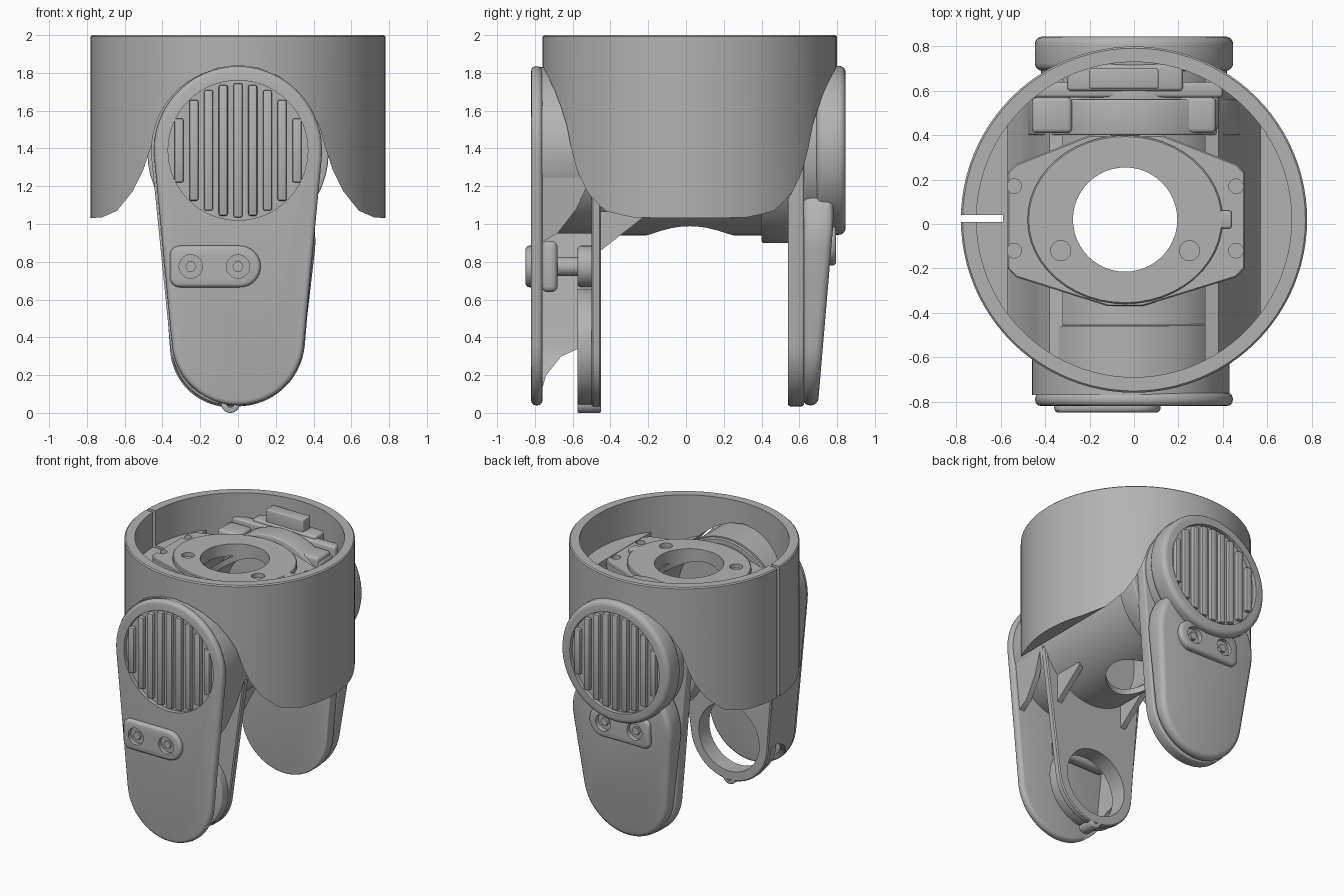
import bpy, bmesh, math
from mathutils import Vector

old = bpy.data.objects.get("Cube")
if old:
    bpy.data.objects.remove(old, do_unlink=True)

grey = bpy.data.materials.new("plain grey")
grey.use_nodes = True
grey.diffuse_color = (0.45, 0.45, 0.45, 1)
grey.node_tree.nodes["Principled BSDF"].inputs["Base Color"].default_value = (0.45, 0.45, 0.45, 1)

CY = 0.02      # axis of the shell
PZ = 1.39      # height of the pivot
AX = -0.04     # axis of the flange bore


def apply_all(ob):
    bpy.context.view_layer.objects.active = ob
    for m in list(ob.modifiers):
        bpy.ops.object.modifier_apply(modifier=m.name)


def prism(name, pts, axis, lo, hi, bevel=0, seg=3):
    """Extrude a 2D outline along an axis: x uses (y, z), y uses (x, z), z uses (x, y)."""
    place = {"x": lambda a, b, t: (t, a, b),
             "y": lambda a, b, t: (a, t, b),
             "z": lambda a, b, t: (a, b, t)}[axis]
    bm = bmesh.new()
    face = bm.faces.new([bm.verts.new(place(a, b, lo)) for a, b in pts])
    ext = bmesh.ops.extrude_face_region(bm, geom=[face])
    moved = [g for g in ext["geom"] if isinstance(g, bmesh.types.BMVert)]
    bmesh.ops.translate(bm, verts=moved, vec=Vector(place(0, 0, hi - lo)))
    bmesh.ops.recalc_face_normals(bm, faces=bm.faces)
    me = bpy.data.meshes.new(name)
    bm.to_mesh(me)
    bm.free()
    me.materials.append(grey)
    ob = bpy.data.objects.new(name, me)
    bpy.context.collection.objects.link(ob)
    if bevel:
        m = ob.modifiers.new("Bevel", "BEVEL")
        m.width, m.segments, m.limit_method = bevel, seg, "ANGLE"
        m.angle_limit = math.radians(40)
        apply_all(ob)
    return ob


def boolean(ob, *cutters, op="DIFFERENCE"):
    for c in cutters:
        m = ob.modifiers.new("Cut", "BOOLEAN")
        m.object, m.operation, m.solver = c, op, "EXACT"
        apply_all(ob)
        bpy.data.objects.remove(c, do_unlink=True)
    return ob


def circle(cx, cy, r, n=48):
    return [(cx + r * math.cos(i * math.tau / n), cy + r * math.sin(i * math.tau / n)) for i in range(n)]


def rect(x0, x1, y0, y1):
    return [(x0, y0), (x1, y0), (x1, y1), (x0, y1)]


def hull(x0, z0, r0, x1, z1, r1, n=32):
    """Outline around a lower circle and an upper circle."""
    t = math.asin((r1 - r0) / (z1 - z0))
    top = [-t + (math.pi + 2 * t) * i / n for i in range(n + 1)]
    low = [math.pi + t + (math.pi - 2 * t) * i / n for i in range(n + 1)]
    return [(x1 + r1 * math.cos(a), z1 + r1 * math.sin(a)) for a in top] + \
           [(x0 + r0 * math.cos(a), z0 + r0 * math.sin(a)) for a in low]


def tunnel(lift, cap):
    half = [(0.8, 1.03), (0.72, 1.035), (0.64, 1.07), (0.56, 1.17), (0.5, 1.29), (0.46, 1.41),
            (0.43, 1.52), (0.38, 1.62), (0.31, 1.71), (0.22, 1.78), (0.11, 1.825), (0, 1.84)]
    half = [(x, min(z + lift, cap)) for x, z in half]
    return [(0.8, 0.5)] + half + [(-x, z) for x, z in half[-2::-1]] + [(-0.8, 0.5)]


def slit():
    return prism("slit", rect(-1, -0.59, 0.01, 0.04), "z", 0.9, 2.1)


def bore(r=0.235):
    return prism("bore", circle(AX, CY, r), "z", 0.5, 2.2)


# Round shell with the saddle shaped underside
shell = prism("shell", circle(0, CY, 0.78, 96), "z", 1.0, 2.0, 0.008, 1)
boolean(shell, prism("arch", tunnel(0, 9), "y", -1, 1))
cavity = prism("cavity", circle(0, CY, 0.71, 96), "z", 0.9, 2.1)
boolean(cavity, prism("floor", tunnel(0.06, 1.7), "y", -1, 1))
boolean(shell, cavity, slit(), bore())

# Ledges along both sides of the shell
for side, name in ((1, "left_ledge"), (-1, "right_ledge")):
    arc = [-0.674 + 1.348 * i / 20 for i in range(21)]
    ledge = prism(name, [(side * 0.73 * math.cos(a), CY + 0.73 * math.sin(a)) for a in arc], "z", 1.66, 1.74)
    if side < 0:
        boolean(ledge, slit())

# Cross tube between the arms, bored through vertically
tube = prism("cross_tube", circle(0, 1.36, 0.42, 64), "y", -0.5, 0.6)
boolean(tube, prism("tube_hollow", circle(0, 1.36, 0.38), "y", -0.47, 0.57), bore())
for name, lo, hi, r in (("front_collar", -0.77, -0.48, 0.43), ("back_collar", 0.4, 0.56, 0.48),
                        ("back_hub", 0.54, 0.76, 0.42)):
    prism(name, circle(0, PZ - 0.01, r), "y", lo, hi, 0.01)

# Mounting flange
outline = [(-0.57, -0.2), (-0.53, -0.24), (-0.12, -0.37), (0.04, -0.37), (0.46, -0.24), (0.5, -0.2),
           (0.5, 0.23), (0.46, 0.27), (0.13, 0.4), (-0.2, 0.4), (-0.53, 0.27), (-0.57, 0.23)]
base = prism("flange_base", outline, "z", 1.74, 1.8, 0.006, 1)
boolean(base, bore(), *[prism("hole", circle(x, y, 0.033, 20), "z", 1.77, 1.9)
                        for x in (-0.54, 0.46) for y in (-0.12, 0.17)])
ring = [(AX + 0.44 * math.cos(a), CY + 0.38 * math.sin(a)) for a in [i * math.tau / 48 for i in range(48)]]
plate = prism("flange_ring", ring, "z", 1.79, 1.83, 0.006, 1)
boolean(plate, bore(), *[prism("hole", circle(x, -0.12, 0.045, 24), "z", 1.8, 1.9) for x in (-0.33, 0.25)])
prism("flange_key", rect(0.36, 0.44, -0.02, 0.06), "z", 1.79, 1.83, 0.01)

# Cable bracket behind the flange
prism("bracket_bar", rect(-0.46, 0.38, 0.42, 0.59), "z", 1.68, 1.76, 0.02)
for x in (-0.37, 0.28):
    prism("bracket_foot", rect(x - 0.09, x + 0.09, 0.41, 0.57), "z", 1.7, 1.79, 0.02)
prism("bracket_back", rect(-0.46, 0.4, 0.57, 0.64), "z", 1.68, 1.82, 0.015)
prism("bracket_shelf", rect(-0.3, 0.22, 0.6, 0.72), "z", 1.7, 1.84, 0.015)
prism("bracket_box", rect(-0.2, 0.11, 0.61, 0.7), "z", 1.8, 1.93, 0.008)
prism("latch", rect(-0.11, 0.03, 0.39, 0.52), "z", 1.74, 1.81, 0.02)


def grille(face, out, name):
    """Vertical rounded ribs inside a shallow round recess; out is the outward y direction."""
    for i in range(-4, 5):
        x = i * 0.078
        h = math.sqrt(0.355 ** 2 - x * x)
        lo, hi = sorted((face, face - out * 0.04))
        prism(name, rect(x - 0.024, x + 0.024, PZ - h, PZ + h), "y", lo, hi, 0.01, 2)


def screw_pad(name, x0, x1, z, lo, hi, holes, out):
    r = 0.11
    pts = [(x1 - r + r * math.cos(a), z + r * math.sin(a)) for a in [-1.57 + 3.14 * i / 16 for i in range(17)]]
    pts += [(x0 + 0.03, z + r), (x0, z + r - 0.03), (x0, z - r + 0.03), (x0 + 0.03, z - r)]
    pad = prism(name, pts, "y", lo, hi, 0.02)
    face = lo if out < 0 else hi
    for x in holes:
        a, b = sorted((face + out * 0.05, face - out * 0.035))
        boolean(pad, prism("hole", circle(x, z, 0.062, 28), "y", a, b))
        a, b = sorted((face - out * 0.012, face - out * 0.05))
        prism("screw", circle(x, z, 0.03, 6), "y", a, b)


# Front arm: cover, grille and screw pad
cover = prism("front_cover", hull(0, 0.39, 0.35, 0, PZ, 0.445), "y", -0.82, -0.76, 0.025)
boolean(cover, prism("recess", circle(0, PZ, 0.37, 64), "y", -0.9, -0.79))
grille(-0.82, -1, "front_grille_rib")
screw_pad("front_screw_pad", -0.36, 0.12, 0.775, -0.85, -0.8, (-0.25, 0), -1)

# Web joining the cover to the inner plate, open on one side
web = prism("front_web", hull(-0.02, 0.39, 0.34, -0.02, PZ, 0.44), "y", -0.77, -0.46)
open_side = [(-0.9, 0.9), (-0.77, 0.9), (-0.68, 0.95), (-0.58, 1.08), (-0.5, 1.25), (-0.4, 1.25),
             (-0.4, -0.1), (-0.9, -0.1)]
web_side = [(-0.9, 0.1), (-0.77, 0.1), (-0.74, 0.2), (-0.66, 0.3), (-0.57, 0.34), (-0.4, 0.34),
            (-0.4, -0.1), (-0.9, -0.1)]
boolean(web, prism("inside", hull(-0.02, 0.39, 0.3, -0.02, PZ, 0.4), "y", -1, 0),
        prism("open_side", open_side, "x", 0, 1), prism("web_side", web_side, "x", -1, 0))

# Inner plate with its bearing ring
inner = prism("front_inner_plate", hull(AX, 0.35, 0.32, -0.01, PZ, 0.43), "y", -0.5, -0.45, 0.008, 1)
boolean(inner, prism("bearing_hole", circle(AX, 0.35, 0.25), "y", -1, 0))
seat = prism("bearing_ring", circle(AX, 0.35, 0.31), "y", -0.575, -0.47, 0.012)
boolean(seat, prism("bearing_hole", circle(AX, 0.35, 0.25), "y", -1, 0))
for z in (0.05, 0.645):
    ear = prism("bearing_ear", circle(AX, z, 0.05, 24), "y", -0.575, -0.45, 0.008)
    boolean(ear, prism("hole", circle(AX, z, 0.02, 16), "y", -1, 0),
            prism("bearing_hole", circle(AX, 0.35, 0.25), "y", -1, 0))
gusset = [(-0.48, 0.84), (-0.45, 0.86), (-0.22, 1.04), (-0.22, 1.1), (-0.48, 1.1)]
for x in (-0.3, 0.26):
    prism("gusset", gusset, "x", x, x + 0.04)

# Screw posts between cover and inner plate
prism("post_block", rect(-0.34, 0.1, 0.64, 0.91), "y", -0.765, -0.68, 0.03)
for x in (-0.25, 0):
    prism("post", circle(x, 0.775, 0.05, 24), "y", -0.7, -0.48)
    prism("post_seat", circle(x, 0.775, 0.11, 28), "y", -0.575, -0.48, 0.02)

# Back arm: inner shell and a cover that thins towards the bottom
prism("back_inner_plate", hull(0, 0.39, 0.355, 0, PZ, 0.44), "y", 0.54, 0.625, 0.012)
back = prism("back_cover", hull(0, 0.39, 0.35, 0, 1.25 - 0.34, 0.41), "y", 0.62, 0.78, 0.035)
for v in back.data.vertices:
    if v.co.y > 0.7:
        v.co.y -= 0.085 * max(0, 1.0 - v.co.z)

# Back cap with its grille and screw pad
cap = prism("back_cap", circle(0, PZ, 0.447, 72), "y", 0.69, 0.845, 0.035, 4)
boolean(cap, prism("recess", circle(0, PZ, 0.37, 64), "y", 0.815, 1))
grille(0.845, 1, "back_grille_rib")
screw_pad("back_screw_pad", -0.25, 0.25, 0.89, 0.72, 0.795, (-0.13, 0.13), 1)

# Smooth shading with crisp edges
bpy.ops.object.select_all(action="DESELECT")
for ob in bpy.context.scene.objects:
    if ob.type == "MESH" and grey.name in ob.data.materials:
        ob.select_set(True)
        bpy.context.view_layer.objects.active = ob
bpy.ops.object.shade_smooth_by_angle(angle=math.radians(35))
